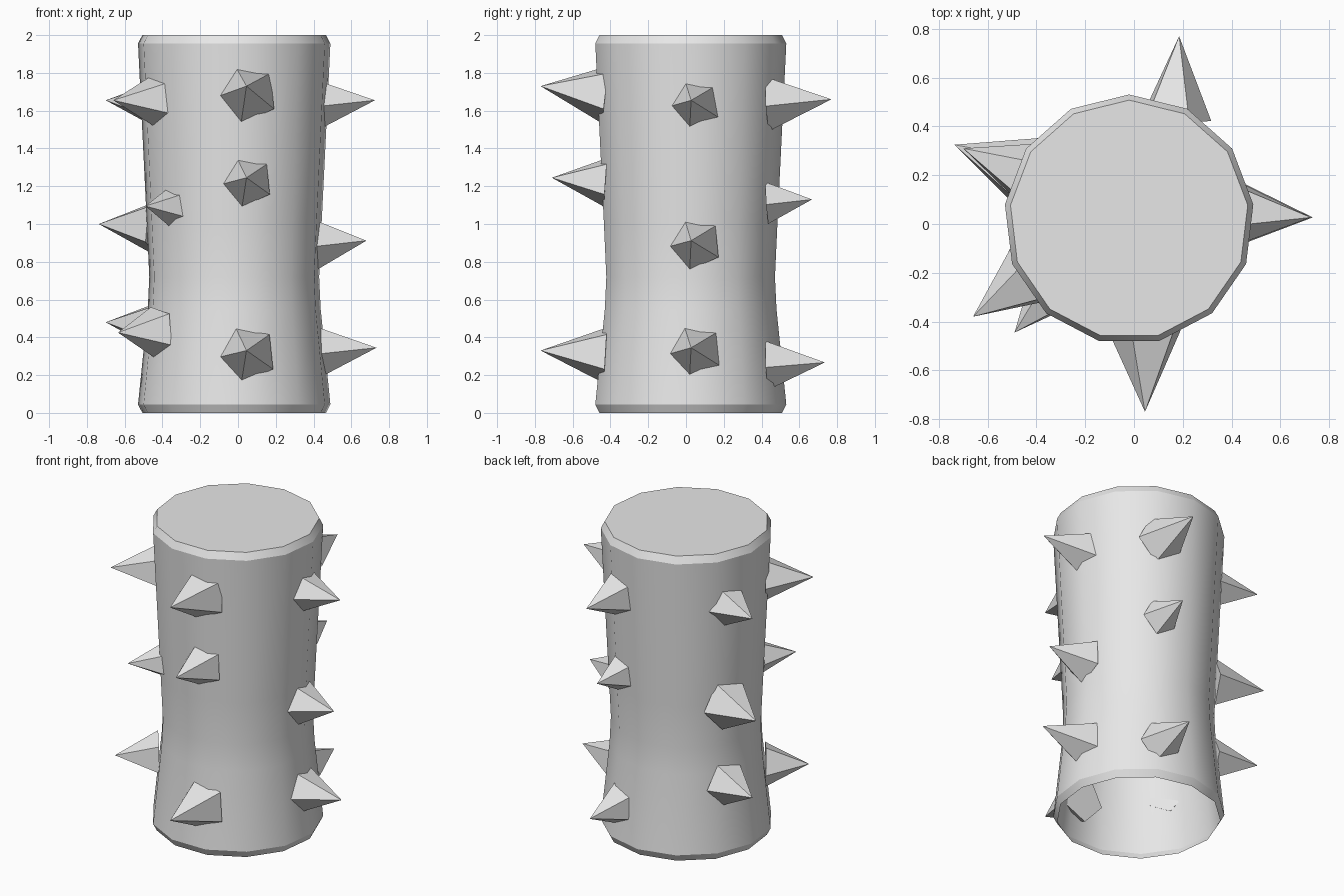
import bpy, bmesh
from math import sin, cos, radians, tau
from mathutils import Vector

cube = bpy.data.objects.get("Cube")
if cube:
    bpy.data.objects.remove(cube, do_unlink=True)

GREY = (0.8, 0.8, 0.8, 1.0)
mat = bpy.data.materials.new("plain grey")
mat.use_nodes = True
mat.diffuse_color = GREY
mat.node_tree.nodes["Principled BSDF"].inputs["Base Color"].default_value = GREY

CENTRE = Vector((-0.02, 0.018, 0))
SIDES = 13


def finish(bm, name):
    """Turn a bmesh into a named object with the shared material."""
    mesh = bpy.data.meshes.new(name)
    bm.to_mesh(mesh)
    bm.free()
    mesh.materials.append(mat)
    obj = bpy.data.objects.new(name, mesh)
    bpy.context.scene.collection.objects.link(obj)
    return obj


# Waisted column: chamfered rims, closed top, open bottom (radius, height)
PROFILE = [(0.49, 0), (0.513, 0.045), (0.461, 0.55), (0.453, 0.72),
           (0.466, 1.0), (0.513, 1.955), (0.49, 2.0)]
bm = bmesh.new()
rings = []
for r, z in PROFILE:
    angles = [radians(90) + tau * i / SIDES for i in range(SIDES)]
    rings.append([bm.verts.new(CENTRE + Vector((r * cos(a), r * sin(a), z))) for a in angles])
for low, high in zip(rings, rings[1:]):
    for i in range(SIDES):
        j = (i + 1) % SIDES
        bm.faces.new((low[i], low[j], high[j], high[i]))
bm.faces.new(rings[-1])
column = finish(bm, "column")
bpy.ops.object.select_all(action='DESELECT')
column.select_set(True)
bpy.context.view_layer.objects.active = column
bpy.ops.object.shade_smooth_by_angle(angle=radians(29))


def spike(name, base, tip, radius):
    """Five-sided flat-faced spike from base centre to tip."""
    base, tip = Vector(base), Vector(tip)
    out = (tip - base).normalized()
    right = Vector((0, 0, 1)).cross(out).normalized()
    up = out.cross(right)
    bm = bmesh.new()
    ring = []
    for i in range(5):
        a = radians(42) + tau * i / 5
        ring.append(bm.verts.new(base + radius * (cos(a) * right + sin(a) * up)))
    point = bm.verts.new(tip)
    for i in range(5):
        bm.faces.new((ring[i], ring[(i + 1) % 5], point))
    bm.faces.new(ring[::-1])
    finish(bm, name)


# Columns of spikes: base x, y, then per spike: base z, tip, radius
SPIKES = {
    "front": ((0.05, -0.425), [
        (1.69, (0.045, -0.77, 1.73), 0.163),
        (1.225, (0.045, -0.71, 1.245), 0.137),
        (0.31, (0.045, -0.77, 0.33), 0.157)]),
    "left": ((0.41, 0.05), [
        (1.635, (0.725, 0.027, 1.655), 0.145),
        (0.895, (0.68, 0.027, 0.912), 0.142),
        (0.325, (0.733, 0.027, 0.345), 0.15)]),
    "back": ((0.165, 0.43), [
        (1.64, (0.185, 0.77, 1.66), 0.153),
        (1.115, (0.18, 0.667, 1.13), 0.117),
        (0.255, (0.185, 0.735, 0.267), 0.137)]),
    "back_right": ((-0.435, 0.205), [
        (1.64, (-0.7, 0.31, 1.655), 0.135),
        (0.985, (-0.737, 0.325, 1.0), 0.16),
        (0.465, (-0.7, 0.31, 0.48), 0.138)]),
    "front_right": ((-0.425, -0.215), [
        (1.655, (-0.66, -0.38, 1.655), 0.142),
        (0.43, (-0.635, -0.37, 0.425), 0.142)]),
    "small_front_right": ((-0.345, -0.285), [
        (1.09, (-0.49, -0.445, 1.095), 0.105)]),
}
for side, ((x, y), items) in SPIKES.items():
    for n, (z, tip, radius) in enumerate(items, 1):
        spike(f"{side}_spike_{n}", (x, y, z), tip, radius)
